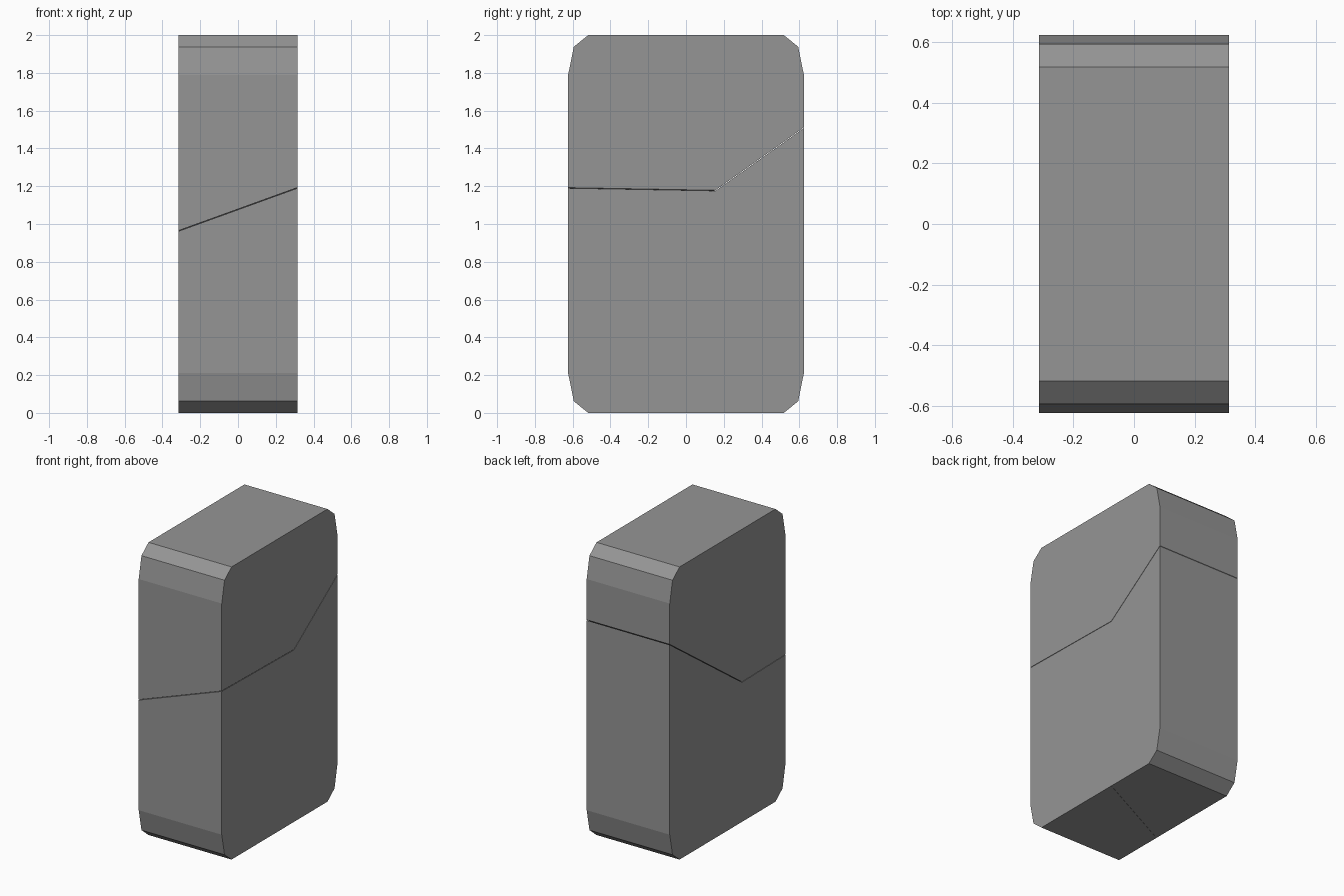
import bpy, bmesh
from mathutils import Vector

if "Cube" in bpy.data.objects:
    bpy.data.objects.remove(bpy.data.objects["Cube"])

HALF_X = 0.314
GAP = 0.0015       # half of the hairline crack under the top piece
SPLIT_GAP = 0.0006  # half of the finer crack between the lower pieces

stone = bpy.data.materials.new("dark_stone")
stone.diffuse_color = (0.3, 0.3, 0.3, 1)
stone.use_nodes = True
stone.node_tree.nodes["Principled BSDF"].inputs["Base Color"].default_value = stone.diffuse_color

# rounded slab outline (y, z): one corner, mirrored to four
corner = [(0.518, 1.0), (0.594, 0.938), (0.624, 0.79)]
outline = ([(y, 1 + z) for y, z in corner]
           + [(y, 1 - z) for y, z in reversed(corner)]
           + [(-y, 1 - z) for y, z in corner]
           + [(-y, 1 + z) for y, z in reversed(corner)])

# crack planes all meet along one slanted line
kink = Vector((HALF_X, 0.156, 1.177))
front_crack = Vector((-0.362, 0.018, 1)).normalized()
back_crack = Vector((0, -0.71, 1)).normalized()
split = Vector((-0.5, 1, 0)).normalized()


def piece(name, cuts):
    """Extrude the slab and trim it; each cut normal points at the removed side."""
    bm = bmesh.new()
    face = bm.faces.new([bm.verts.new((-HALF_X, y, z)) for y, z in outline])
    ext = bmesh.ops.extrude_face_region(bm, geom=[face])["geom"]
    moved = [v for v in ext if isinstance(v, bmesh.types.BMVert)]
    bmesh.ops.translate(bm, verts=moved, vec=(2 * HALF_X, 0, 0))
    # the extrusion drops or keeps the source face; close the end if open
    bmesh.ops.holes_fill(bm, edges=[e for e in bm.edges if e.is_boundary], sides=0)
    for normal, offset in cuts:
        bmesh.ops.bisect_plane(bm, geom=bm.verts[:] + bm.edges[:] + bm.faces[:],
                               plane_co=kink + normal * offset, plane_no=normal,
                               clear_outer=True)
        bmesh.ops.holes_fill(bm, edges=[e for e in bm.edges if e.is_boundary], sides=0)
    bmesh.ops.recalc_face_normals(bm, faces=bm.faces[:])
    mesh = bpy.data.meshes.new(name)
    bm.to_mesh(mesh)
    bm.free()
    mesh.materials.append(stone)
    bpy.context.collection.objects.link(bpy.data.objects.new(name, mesh))


# upper block and the two lower blocks
piece("top_block", [(-front_crack, -GAP), (-back_crack, -GAP)])
piece("lower_front_block", [(front_crack, -GAP), (split, -SPLIT_GAP)])
piece("lower_back_block", [(back_crack, -GAP), (-split, -SPLIT_GAP)])
